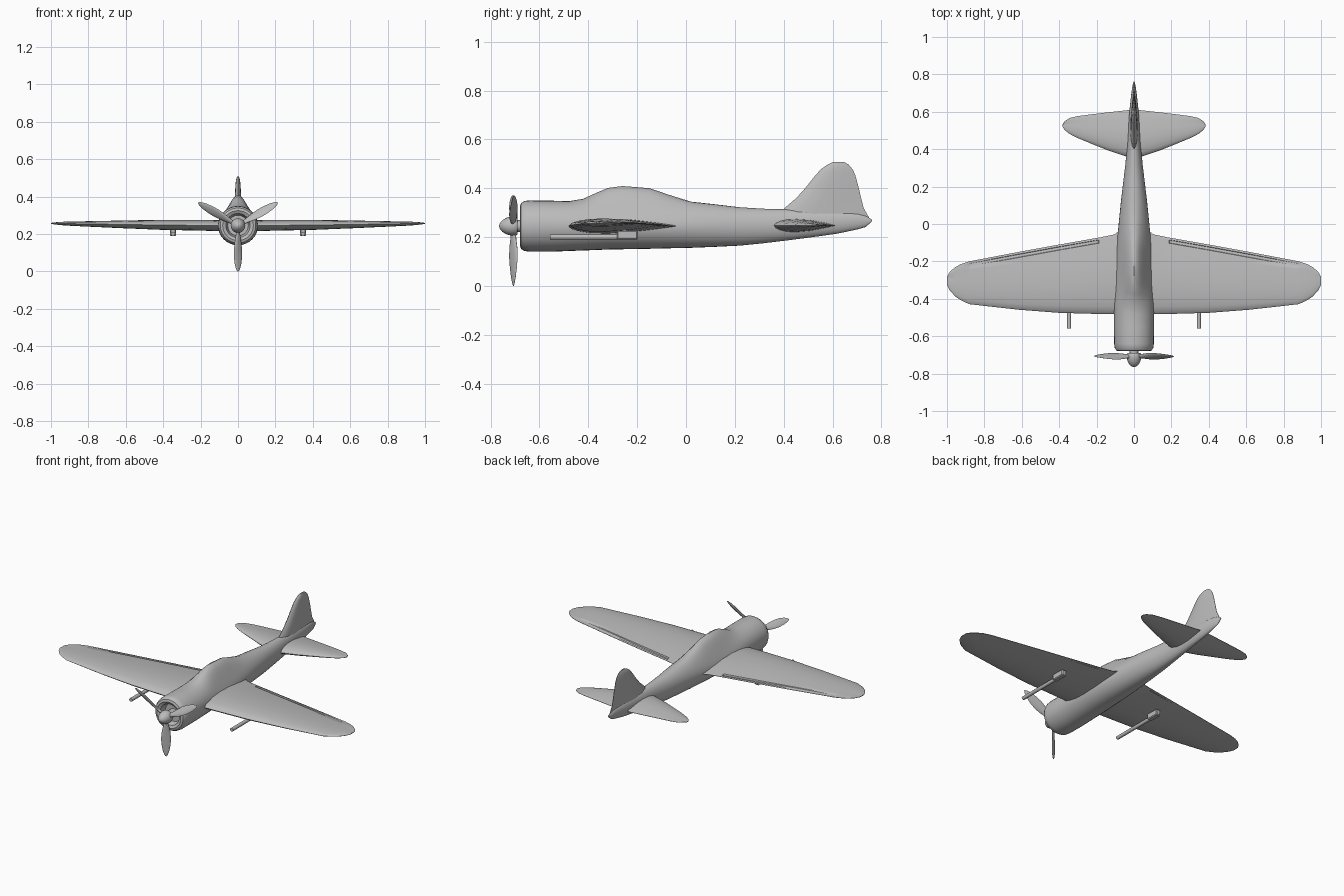
import bpy, bmesh, math
from mathutils import Matrix, Vector

grey = bpy.data.materials.new("plain_grey")
grey.diffuse_color = (0.5, 0.5, 0.5, 1)


def finish(name, bm, angle=40):
    bmesh.ops.remove_doubles(bm, verts=bm.verts, dist=0.0002)
    bmesh.ops.recalc_face_normals(bm, faces=bm.faces)
    me = bpy.data.meshes.new(name)
    bm.to_mesh(me)
    bm.free()
    me.materials.append(grey)
    ob = bpy.data.objects.new(name, me)
    bpy.context.collection.objects.link(ob)
    bpy.ops.object.select_all(action='DESELECT')
    ob.select_set(True)
    bpy.context.view_layer.objects.active = ob
    bpy.ops.object.shade_smooth_by_angle(angle=math.radians(angle))
    return ob


def loft(rings, bm=None):
    """Skin closed rings of equal size and cap both ends."""
    bm = bm or bmesh.new()
    vs = [[bm.verts.new(p) for p in r] for r in rings]
    n = len(rings[0])
    for a, b in zip(vs, vs[1:]):
        for i in range(n):
            j = (i + 1) % n
            bm.faces.new((a[i], a[j], b[j], b[i]))
    bm.faces.new(vs[0])
    bm.faces.new(vs[-1])
    return bm


def mirrored(name, rings, angle=40):
    bm = loft(rings)
    loft([[(-x, y, z) for x, y, z in r] for r in rings], bm)
    return finish(name, bm, angle)


# Fuselage: y, bottom, body top, half width, canopy ridge height
stations = [
    (-0.635, 0.190, 0.300, 0.055, 0), (-0.672, 0.180, 0.310, 0.065, 0),
    (-0.680, 0.165, 0.325, 0.082, 0), (-0.676, 0.152, 0.339, 0.095, 0),
    (-0.662, 0.143, 0.348, 0.103, 0), (-0.64, 0.140, 0.350, 0.106, 0),
    (-0.55, 0.140, 0.349, 0.107, 0), (-0.48, 0.143, 0.347, 0.107, 0),
    (-0.42, 0.145, 0.345, 0.107, 0.012), (-0.37, 0.147, 0.343, 0.106, 0.037),
    (-0.32, 0.149, 0.341, 0.105, 0.060), (-0.26, 0.150, 0.340, 0.103, 0.069),
    (-0.15, 0.152, 0.338, 0.096, 0.062), (-0.07, 0.154, 0.336, 0.089, 0.037),
    (0.02, 0.156, 0.333, 0.080, 0.012), (0.12, 0.160, 0.330, 0.070, 0.004),
    (0.22, 0.165, 0.322, 0.058, 0), (0.32, 0.175, 0.316, 0.046, 0),
    (0.42, 0.187, 0.314, 0.037, 0), (0.52, 0.200, 0.310, 0.030, 0),
    (0.62, 0.214, 0.305, 0.023, 0), (0.70, 0.231, 0.297, 0.014, 0),
    (0.735, 0.241, 0.287, 0.009, 0), (0.762, 0.264, 0.272, 0.003, 0)]
rings = []
for y, zb, zt, w, ridge in stations:
    ring = []
    for k in range(32):
        t = 2 * math.pi * k / 32
        s, c = math.sin(t), math.cos(t)
        up = max(0, s)
        x = w * c * (1 - 3.0 * ridge * up)
        ring.append((x, y, (zb + zt) / 2 + (zt - zb) / 2 * s + ridge * up ** 4))
    rings.append(ring)
finish("fuselage", loft(rings))

# Fin: z, leading y, trailing y, half thickness
fin = [(0.27, 0.36, 0.755, 0.020), (0.32, 0.405, 0.727, 0.020),
       (0.36, 0.452, 0.717, 0.018), (0.40, 0.488, 0.708, 0.017),
       (0.455, 0.532, 0.693, 0.014), (0.478, 0.553, 0.682, 0.012),
       (0.497, 0.580, 0.666, 0.009), (0.507, 0.602, 0.648, 0.004)]
half = [(0, 0), (0.06, 0.5), (0.2, 0.9), (0.4, 1), (0.7, 0.6), (1, 0.06)]
rings = []
for z, a, b, h in fin:
    side = [(h * q, a + (b - a) * f, z) for f, q in half]
    rings.append(side + [(-x, y, zz) for x, y, zz in side[:0:-1]])
finish("tail_fin", loft(rings))


def airfoil(x, lead, trail, zc, up, down, groove=0.0):
    """Wing section with an optional slot ahead of the trailing edge."""
    c = trail - lead
    upper = [(0, 0), (0.03, 0.38), (0.10, 0.68), (0.22, 0.93), (0.38, 1), (0.6, 0.86), (0.8, 0.5)]
    pts = [(x, lead + c * f, zc + up * q) for f, q in upper]
    d = min(0.03, c * 0.12)
    for off, cut in ((d, 0), (d * 0.93, 1), (d * 0.45, 1), (d * 0.38, 0)):
        pts.append((x, trail - off, zc + up * 2.5 * off / c * 0.9 + 0.002 - groove * cut))
    pts.append((x, trail, zc + 0.001))
    pts.append((x, trail, zc - 0.001))
    lower = [(0.8, 0.45), (0.6, 0.8), (0.38, 1), (0.22, 0.95), (0.10, 0.68), (0.03, 0.38)]
    return pts + [(x, lead + c * f, zc - down * q) for f, q in lower]


# Main wings with rounded tips and a flap slot
g = 0.009
wing = [(0.0, -0.482, -0.025, 0.245, 0.030, 0.030, 0),
        (0.07, -0.482, -0.030, 0.245, 0.030, 0.030, 0),
        (0.105, -0.482, -0.056, 0.245, 0.030, 0.030, 0),
        (0.188, -0.481, -0.073, 0.246, 0.030, 0.028, 0),
        (0.190, -0.481, -0.073, 0.246, 0.030, 0.028, g),
        (0.40, -0.475, -0.110, 0.248, 0.028, 0.026, g * 0.8),
        (0.62, -0.458, -0.150, 0.251, 0.021, 0.020, g * 0.4),
        (0.878, -0.429, -0.199, 0.255, 0.012, 0.012, g * 0.2),
        (0.880, -0.429, -0.199, 0.255, 0.012, 0.012, 0),
        (0.925, -0.408, -0.214, 0.256, 0.010, 0.010, 0),
        (0.955, -0.388, -0.230, 0.256, 0.008, 0.008, 0),
        (0.985, -0.355, -0.256, 0.257, 0.005, 0.005, 0),
        (1.0, -0.325, -0.282, 0.257, 0.002, 0.002, 0)]
mirrored("wings", [airfoil(*s) for s in wing])

# Tailplane
tail = [(0.0, 0.352, 0.612, 0.247, 0.027, 0.027), (0.04, 0.360, 0.608, 0.247, 0.026, 0.026),
        (0.13, 0.390, 0.598, 0.247, 0.022, 0.021), (0.23, 0.430, 0.586, 0.248, 0.015, 0.015),
        (0.30, 0.459, 0.577, 0.248, 0.010, 0.010), (0.345, 0.482, 0.567, 0.248, 0.007, 0.007),
        (0.37, 0.502, 0.550, 0.248, 0.004, 0.004), (0.381, 0.518, 0.534, 0.248, 0.002, 0.002)]
mirrored("tailplane", [airfoil(*s) for s in tail])


def turned(name, profile, x, z, n=20, angle=40):
    """Solid of revolution along y from (y, radius) pairs."""
    return finish(name, loft([[(x + r * math.cos(2 * math.pi * k / n), y,
                                z + r * math.sin(2 * math.pi * k / n))
                               for k in range(n)] for y, r in profile]), angle)


# Underwing guns: barrel and housing
for sx, label in ((-1, "left"), (1, "right")):
    turned(label + "_gun_barrel", [(-0.558, 0.011), (-0.22, 0.011)], sx * 0.347, 0.200, 12)
    bm = bmesh.new()
    bmesh.ops.create_cube(bm, size=1, matrix=Matrix.Translation((sx * 0.347, -0.24, 0.208))
                          @ Matrix.Diagonal((0.032, 0.085, 0.038, 1)))
    bmesh.ops.bevel(bm, geom=bm.edges[:], offset=0.005, segments=1, affect='EDGES')
    finish(label + "_gun_housing", bm, 30)

# Propeller hub, spinner and shaft
turned("spinner", [(-0.765, 0.003), (-0.762, 0.012), (-0.752, 0.024), (-0.735, 0.034),
                   (-0.715, 0.039), (-0.697, 0.039), (-0.690, 0.034), (-0.690, 0.024),
                   (-0.63, 0.024)], 0, 0.245)

# Three twisted propeller blades: radius, half chord, half thickness, pitch
blade = [(0.02, 0.010, 0.009, 45), (0.05, 0.015, 0.008, 45), (0.09, 0.024, 0.007, 42),
         (0.13, 0.028, 0.006, 38), (0.17, 0.026, 0.005, 33), (0.21, 0.019, 0.004, 28),
         (0.235, 0.010, 0.003, 24), (0.245, 0.003, 0.001, 22)]
bm = bmesh.new()
for i in range(3):
    turn = Matrix.Translation((0, -0.707, 0.245)) @ Matrix.Rotation(math.radians(120 * i), 4, 'Y')
    rings = []
    for r, w, h, pitch in blade:
        m = turn @ Matrix.Translation((0, 0, -r)) @ Matrix.Rotation(math.radians(pitch), 4, 'Z')
        rings.append([m @ Vector((w * math.cos(math.pi * k / 6), h * math.sin(math.pi * k / 6), 0))
                      for k in range(12)])
    loft(rings, bm)
finish("propeller_blades", bm, 50)
